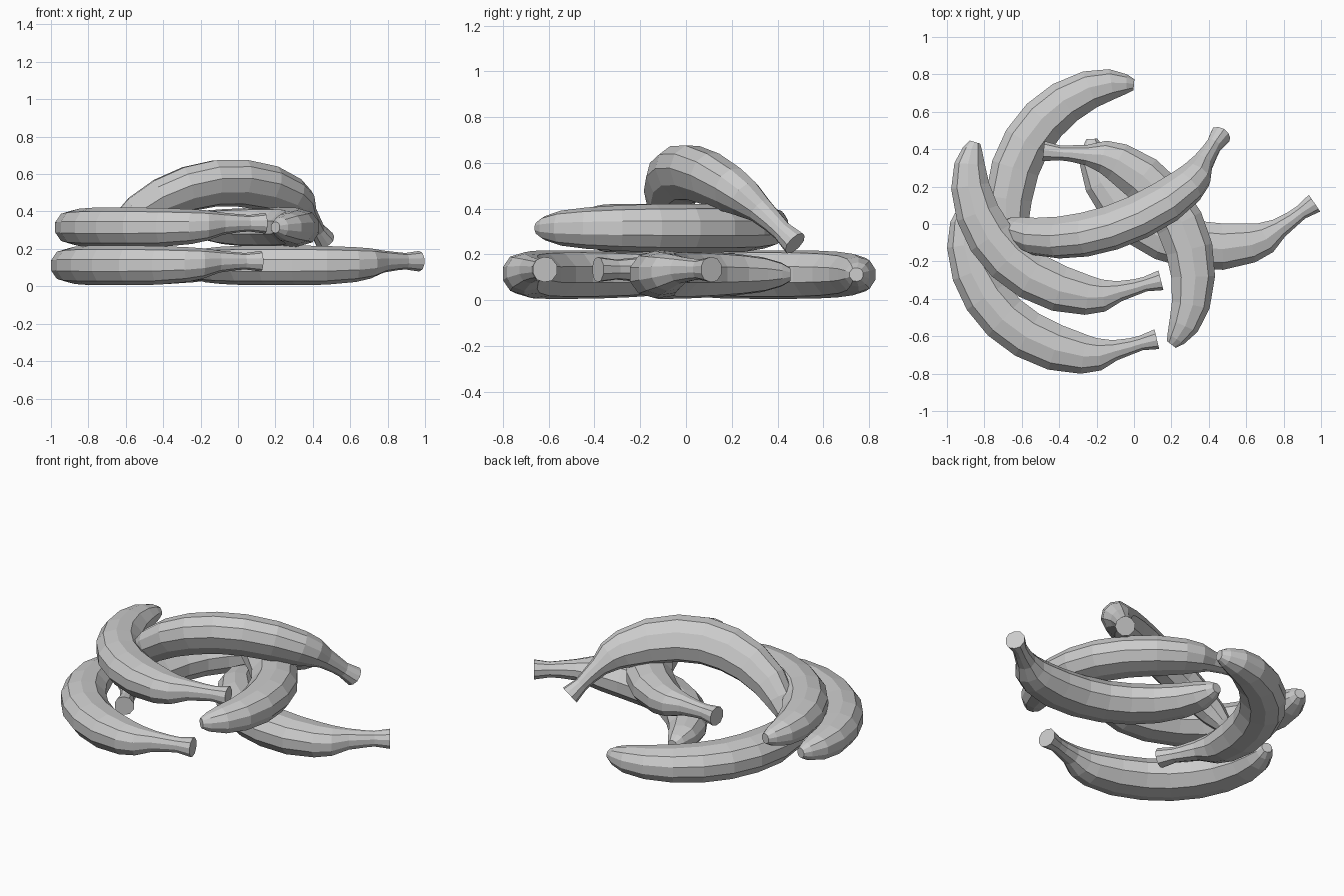
import bpy, bmesh
from mathutils import Vector

if "Cube" in bpy.data.objects:
    bpy.data.objects.remove(bpy.data.objects["Cube"])

# Banana spine in its own plane: (along chord, outward bulge, radius, thickness ratio, lift)
SPINE = [
    (0.000, 0.000, 0.055, 1.00, 0.022), (0.056, 0.068, 0.040, 1.10, 0.022),
    (0.089, 0.113, 0.044, 1.10, 0.022), (0.145, 0.181, 0.056, 1.05, 0.020),
    (0.200, 0.249, 0.088, 0.92, 0.010), (0.266, 0.297, 0.107, 0.87, 0.004),
    (0.408, 0.358, 0.126, 0.82, 0), (0.570, 0.393, 0.131, 0.81, 0),
    (0.722, 0.393, 0.131, 0.81, 0), (0.867, 0.359, 0.128, 0.82, 0),
    (1.000, 0.296, 0.119, 0.84, 0), (1.118, 0.203, 0.104, 0.87, 0),
    (1.190, 0.110, 0.083, 0.92, 0), (1.225, 0.037, 0.053, 1.00, 0),
    (1.238, 0.000, 0.030, 1.00, 0)]
CHORD = 1.238

# Ridged ten-sided cross-section (outward, thickness), upper half then mirrored
HALF = [(1.0, 0.30), (0.70, 0.80), (0.12, 1.0), (-0.52, 0.90), (-0.97, 0.33)]
SECTION = HALF + [(p, -q) for p, q in reversed(HALF)]


def banana(name, stem, tip, bulge=None):
    """Sweep the section from stem to tip; bulge is the outward direction."""
    stem, tip = Vector(stem), Vector(tip)
    u = (tip - stem).normalized()
    if bulge is None:
        n = Vector((0, 0, 1)).cross(u)
    else:
        n = Vector(bulge)
        n = (n - u * n.dot(u)).normalized()
    b = u.cross(n)
    origin = (stem + tip) / 2 - u * CHORD / 2
    bm = bmesh.new()
    rings = []
    last = len(SPINE) - 1
    for i, (a, h, r, ratio, lift) in enumerate(SPINE):
        p, q = SPINE[max(i - 1, 0)], SPINE[min(i + 1, last)]
        t = (u * (q[0] - p[0]) + n * (q[1] - p[1])).normalized()
        side = b.cross(t)
        if side.dot(n * h + u * (a - CHORD / 2)) < 0:
            side = -side
        c = origin + u * a + n * h + b * lift
        rings.append([bm.verts.new(c + side * (x * r) + b * (y * r * ratio))
                      for x, y in SECTION])
    k = len(SECTION)
    for r0, r1 in zip(rings, rings[1:]):
        for j in range(k):
            bm.faces.new((r0[j], r0[(j + 1) % k], r1[(j + 1) % k], r1[j]))
    bm.faces.new(rings[0])
    bm.faces.new(rings[-1])
    bmesh.ops.recalc_face_normals(bm, faces=bm.faces)
    mesh = bpy.data.meshes.new(name)
    bm.to_mesh(mesh)
    bm.free()
    bpy.context.collection.objects.link(bpy.data.objects.new(name, mesh))


LOW, MID = 0.112, 0.315
# Bottom layer
banana("banana_bottom_front", (0.122, -0.615, LOW), (-0.872, 0.123, LOW))
banana("banana_bottom_back", (-0.51, -0.385, LOW), (0.0, 0.745, LOW))
banana("banana_bottom_right", (0.965, 0.112, LOW), (-0.225, 0.455, LOW))
# Middle layer
banana("banana_middle_left", (0.144, -0.30, MID), (-0.85, 0.438, MID))
banana("banana_middle_right", (-0.485, 0.39, MID), (0.20, -0.645, MID))
# Leaning banana arched over the top
banana("banana_top", (0.47, 0.46, 0.235), (-0.68, 0.0, 0.22), (0.21, -0.53, 0.82))
